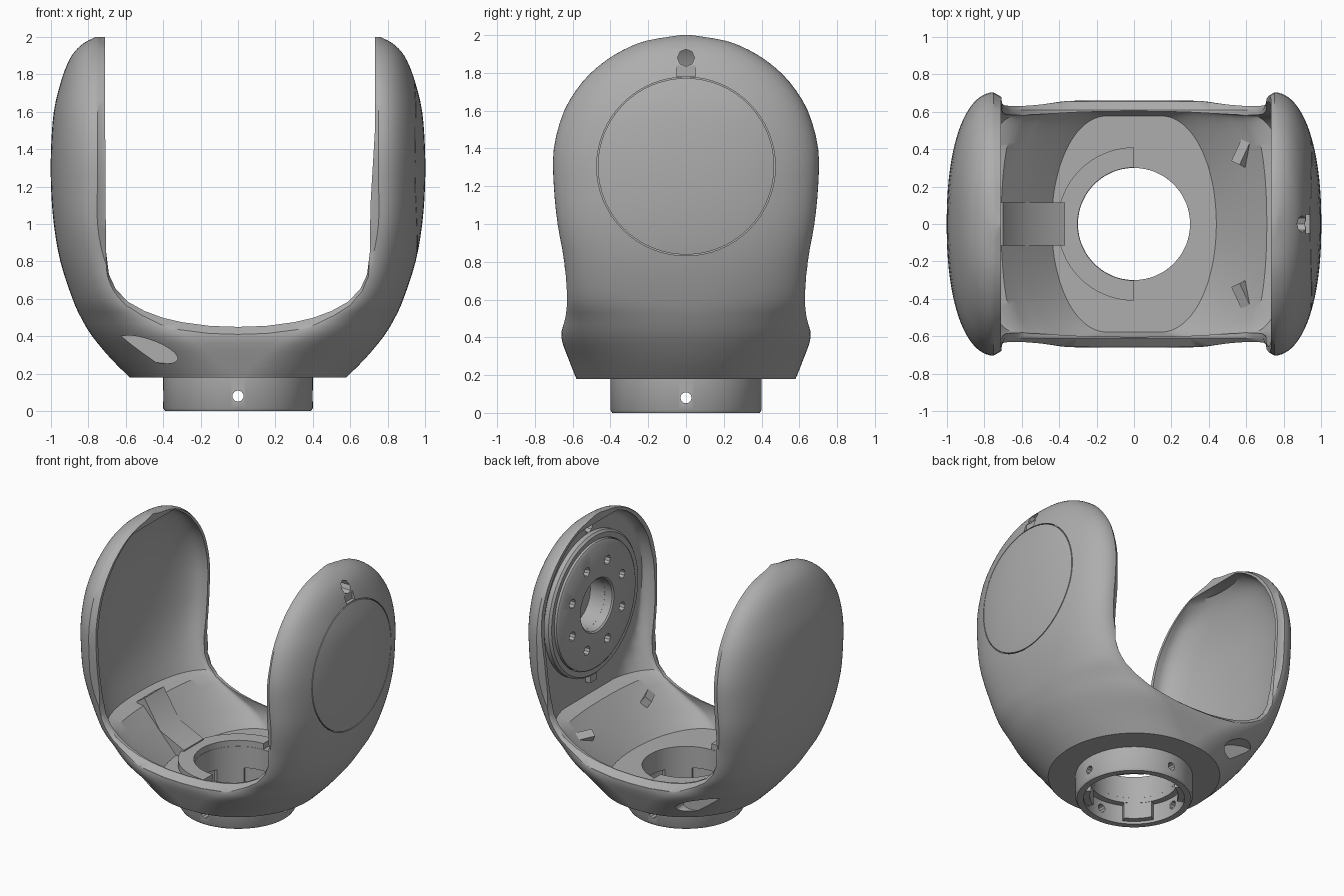
import bpy, bmesh, math
from math import sin, cos, pi, radians
from mathutils import Matrix, Vector

if "Cube" in bpy.data.objects:
    bpy.data.objects.remove(bpy.data.objects["Cube"])

GREY = bpy.data.materials.new("satin_grey")
GREY.use_nodes = True
GREY.diffuse_color = (0.42, 0.42, 0.42, 1)
GREY.node_tree.nodes["Principled BSDF"].inputs["Base Color"].default_value = (0.42, 0.42, 0.42, 1)

TO_X = Matrix.Rotation(radians(90), 4, 'Y')   # local z becomes x
TO_Y = Matrix.Rotation(radians(90), 4, 'X')   # local z becomes -y


def finish(name, bm, matrix=None):
    if matrix is not None:
        bmesh.ops.transform(bm, matrix=matrix, verts=bm.verts)
    bmesh.ops.recalc_face_normals(bm, faces=bm.faces)
    mesh = bpy.data.meshes.new(name)
    bm.to_mesh(mesh)
    bm.free()
    mesh.materials.append(GREY)
    ob = bpy.data.objects.new(name, mesh)
    bpy.context.scene.collection.objects.link(ob)
    return ob


def loft(name, rings):
    """Skin closed rings of equal length and cap both ends."""
    bm = bmesh.new()
    loops = [[bm.verts.new(p) for p in ring] for ring in rings]
    n = len(rings[0])
    for a, b in zip(loops, loops[1:]):
        for i in range(n):
            bm.faces.new((a[i], a[(i + 1) % n], b[(i + 1) % n], b[i]))
    bm.faces.new(loops[0])
    bm.faces.new(loops[-1])
    return finish(name, bm)


def lathe(name, profile, matrix=None, start=0, sweep=360, n=64):
    """Turn a closed (radius, height) profile about local z."""
    full = sweep == 360
    bm = bmesh.new()
    loops = []
    for i in range(n if full else n + 1):
        t = radians(start + sweep * i / n)
        loops.append([bm.verts.new((r * cos(t), r * sin(t), z)) for r, z in profile])
    m = len(profile)
    for a, b in zip(loops, loops[1:] + loops[:1] if full else loops[1:]):
        for k in range(m):
            bm.faces.new((a[k], a[(k + 1) % m], b[(k + 1) % m], b[k]))
    if not full:
        bm.faces.new(loops[0])
        bm.faces.new(loops[-1])
    return finish(name, bm, matrix)


def rod(name, radius, depth, matrix, n=32):
    bm = bmesh.new()
    bmesh.ops.create_cone(bm, cap_ends=True, segments=n, radius1=radius, radius2=radius, depth=depth)
    return finish(name, bm, matrix)


def box(name, size, matrix):
    bm = bmesh.new()
    bmesh.ops.create_cube(bm, size=1)
    return finish(name, bm, matrix @ Matrix.Diagonal((*size, 1)))


def cut(target, *cutters):
    for c in cutters:
        mod = target.modifiers.new("cut", 'BOOLEAN')
        mod.operation, mod.solver, mod.object = 'DIFFERENCE', 'EXACT', c
        bpy.context.view_layer.objects.active = target
        bpy.ops.object.modifier_apply(modifier=mod.name)
        bpy.data.objects.remove(c)


def at(x, y, z):
    return Matrix.Translation((x, y, z))


def spline(points, steps):
    """Smooth curve through the points."""
    pts = [Vector(p) for p in [points[0]] + points + [points[-1]]]
    out = []
    for a, b, c, d in zip(pts, pts[1:], pts[2:], pts[3:]):
        for k in range(steps):
            t = k / steps
            out.append(b + t * ((c - a) + t * ((2 * a - 5 * b + 4 * c - d) + t * (3 * b - a - 3 * c + d))) / 2)
    return out + [pts[-1]]


# Body outline by height: z, half length, half width, straight half length
OUTLINE = spline([(.18, .58, .58, .03), (.28, .68, .62, .12), (.40, .78, .66, .28), (.50, .84, .642, .45),
                  (.60, .885, .633, .6), (.80, .95, .645, .7), (1, .985, .68, .74), (1.2, 1, .70, .74),
                  (1.4, 1, .70, .74), (1.6, .985, .645, .74), (1.75, .95, .55, .74), (1.85, .915, .445, .74),
                  (1.92, .875, .335, .74), (1.97, .82, .21, .74), (2, .76, .03, .74)], 3)


def outline(z):
    for a, b in zip(OUTLINE, OUTLINE[1:]):
        if z <= b[0]:
            return list(a.lerp(b, (z - a[0]) / (b[0] - a[0])))[1:]
    return list(OUTLINE[-1])[1:]


def ring(z, length, width, straight, lip=0, limit=2, n=24):
    """Rounded horizontal section; the lip narrows the middle for a chamfered rim."""
    p = 1 - .13 * straight
    pts = []
    for q, (sx, sy) in enumerate([(1, 1), (-1, 1), (-1, -1), (1, -1)]):
        arc = []
        for i in range(n):
            t = pi / 2 * (i + .5) / n
            arc.append((sx * (straight + (length - straight) * cos(t) ** p), sy * width * sin(t) ** p, z))
        arc.append((sx * straight * .96, sy * (width - lip), z))
        pts += arc if q % 2 == 0 else arc[::-1]
    return [(min(x, limit), y, z) for x, y, z in pts]


def outer_ring(z):
    length, width, straight = outline(z)
    lip = max(.025, width - outline(z + .012)[1]) * min(1, max(0, (z - .6) / .25))
    return ring(z, length, width, straight, min(lip, width * .6))


def inner_ring(z):
    length, width, straight = outline(z)
    # a bowl-shaped floor rises to a ledge under each arm
    length = .44 + (z - .3) * .9 if z < .605 else length - .055
    return ring(z, length, width - .05, min(straight, length - .12), limit=.81)


# Forked shell: outer form, hollow inside, open U between the arms
fork = loft("fork_shell", [outer_ring(o[0]) for o in OUTLINE])
hollow = [.30, .34, .38, .42, .46, .5, .55, .6, .62] + [.7 + .1 * k for k in range(12)] + [1.85, 1.89, 1.92, 1.94]
cut(fork, loft("hollow_cutter", [inner_ring(z) for z in hollow]))

U_HALF = [(.71, 2.2), (.71, 1.5), (.708, 1.1), (.705, .85), (.69, .73), (.655, .655), (.59, .585),
          (.5, .535), (.4, .498), (.3, .475), (.15, .455)]
U_FULL = [(x + (.022 if z > 1.2 else 0), z) for x, z in U_HALF] + [(0, .45)] + [(-x, z) for x, z in reversed(U_HALF)]


def slot_ring(y, grow):
    low = [min(1, max(0, (.85 - z) * 4)) * grow for x, z in U_FULL]
    return [(x * (1 + g), y, z - g) for (x, z), g in zip(U_FULL, low)]


cut(fork, loft("slot_cutter", [slot_ring(-.9, .04), slot_ring(-.655, .04), slot_ring(-.61, 0),
                               slot_ring(.61, 0), slot_ring(.655, .04), slot_ring(.9, .04)]))

# Floor opening, joint bore, oval recesses, cap seam, screw hole and notch
HUB_Z = 1.305
cut(fork, rod("floor_hole", .3, 1, at(0, 0, .3), 48),
    rod("bore", .19, .4, at(.73, 0, HUB_Z) @ TO_X),
    lathe("seam", [(.467, .92), (.473, .92), (.473, 1.1), (.467, 1.1)], at(0, 0, HUB_Z) @ TO_X),
    rod("screw_hole", .045, .6, at(.9, 0, 1.88) @ TO_X, 8),
    box("notch", (.3, .1, .06), at(1.065, 0, 1.81)))
for side in (-1, 1):
    cut(fork, rod("oval", 1, .4, at(-.49, side * .69, .33) @ Matrix.Rotation(radians(18), 4, 'Y')
                  @ TO_Y @ Matrix.Diagonal((.175, .055, 1, 1))))

# Mounting collar under the floor, with bolt holes and inner pads
collar = lathe("mounting_collar", [(.39, 0), (.4, .015), (.4, .2), (.3, .2), (.3, .14), (.345, .14), (.345, 0)])
cut(collar, rod("cross_hole_x", .03, 1, at(0, 0, .08) @ TO_X, 10),
    rod("cross_hole_y", .03, 1, at(0, 0, .08) @ TO_Y, 10))
parts = [fork, collar]
for k in range(4):
    parts.append(lathe("collar_pad", [(.302, .02), (.36, .02), (.36, .15), (.302, .15)],
                       start=27 + 90 * k, sweep=36, n=10))

# Joint flange on the inside of the left arm
hub = at(0, 0, HUB_Z) @ TO_X
parts.append(lathe("flange_ring", [(.475, .765), (.515, .76), (.53, .775), (.53, .84), (.475, .84)], hub))
flange = lathe("flange_disc", [(.19, .75), (.2, .74), (.455, .74), (.47, .75), (.47, .84), (.19, .84)], hub)
for k in range(8):
    a = radians(45 * k + 22.5)
    cut(flange, rod("bolt_hole", .034, .12, at(.75, .32 * cos(a), HUB_Z + .32 * sin(a)) @ TO_X, 10))
parts.append(flange)
parts.append(box("flange_key", (.06, .08, .06), at(.8, 0, HUB_Z - .55)))

# Raised half collar round the floor opening and the cable ramp behind it
parts.append(lathe("floor_half_collar", [(.302, .27), (.41, .27), (.41, .345), (.302, .345)],
                   start=90, sweep=180, n=32))
RAMP = [(-.37, .26), (-.37, .355), (-.57, .45), (-.70, .66), (-.76, .62), (-.76, .5), (-.6, .3)]
parts.append(loft("cable_ramp", [[(x, y, z) for x, z in RAMP] for y in (-.115, .115)]))

# Small stop ribs at the foot of the left arm
for side in (-1, 1):
    turn = Matrix.Rotation(radians(-side * 25), 4, 'Z') @ Matrix.Rotation(radians(-35), 4, 'Y')
    parts.append(box("stop_rib", (.06, .2, .06), at(.6, side * .41, .5) @ turn))

# Smooth shading with crisp edges
bpy.ops.object.select_all(action='DESELECT')
for ob in parts:
    ob.select_set(True)
bpy.context.view_layer.objects.active = fork
bpy.ops.object.shade_smooth_by_angle(angle=radians(35))
